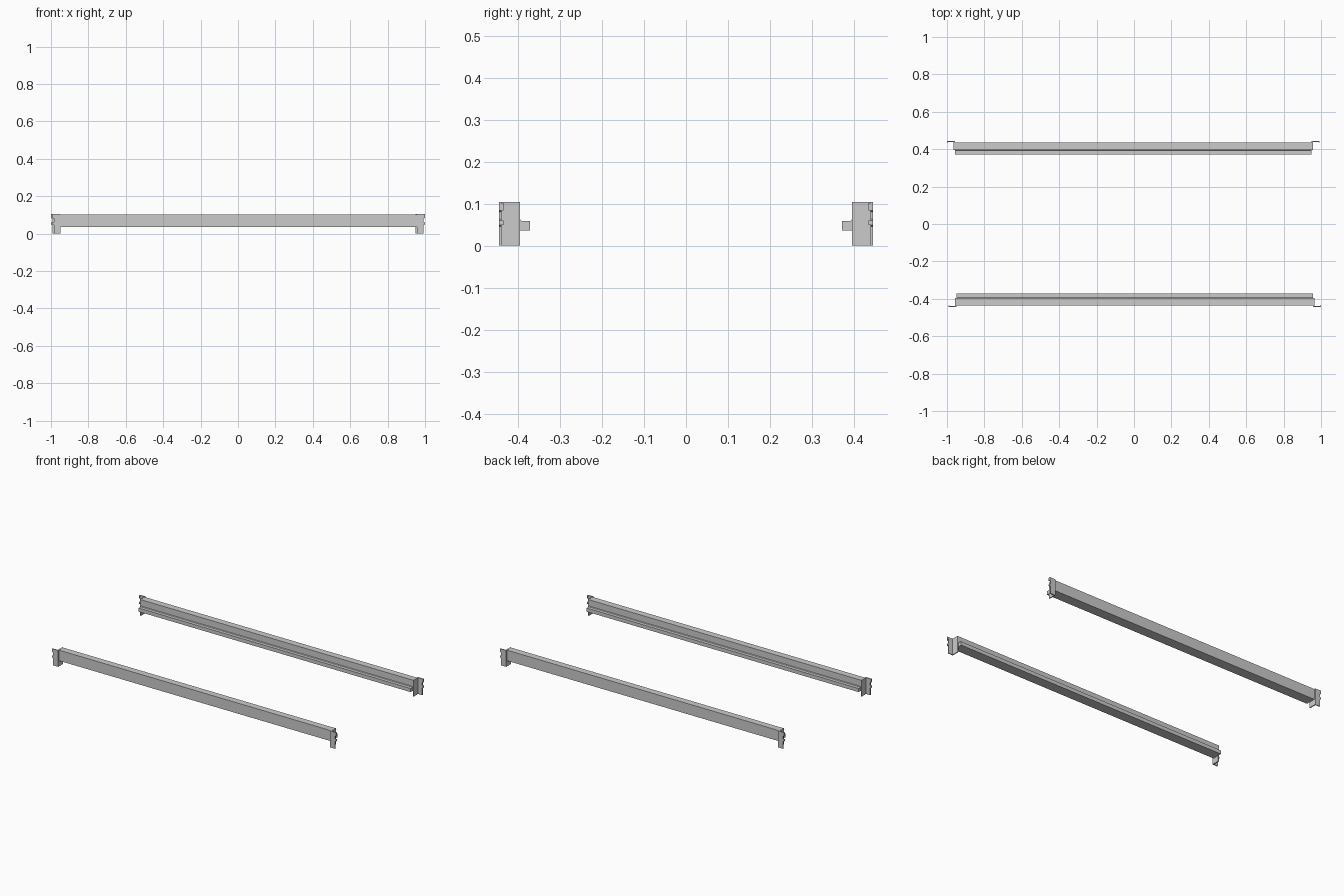
import bpy, bmesh, math
from mathutils import Matrix

if "Cube" in bpy.data.objects:
    bpy.data.objects.remove(bpy.data.objects["Cube"])

HALF = 0.996    # half length of one beam with its connectors
SHIFT = 0.004   # the two beams are slightly offset along x


def extrude(name, pts, vec, placement):
    """Extrude a closed outline of 3D points along vec."""
    bm = bmesh.new()
    face = bm.faces.new([bm.verts.new(p) for p in pts])
    ext = bmesh.ops.extrude_face_region(bm, geom=[face], use_keep_orig=True)
    moved = [g for g in ext["geom"] if isinstance(g, bmesh.types.BMVert)]
    bmesh.ops.translate(bm, verts=moved, vec=vec)
    bmesh.ops.recalc_face_normals(bm, faces=bm.faces)
    bmesh.ops.transform(bm, matrix=placement, verts=bm.verts)
    bmesh.ops.recalc_face_normals(bm, faces=bm.faces)
    mesh = bpy.data.meshes.new(name)
    bm.to_mesh(mesh)
    bm.free()
    obj = bpy.data.objects.new(name, mesh)
    bpy.context.collection.objects.link(obj)
    return obj


def build_beam(side, place):
    # stepped beam: tall box with a low shelf ledge on the inside
    profile = [(-0.437, 0.036), (-0.372, 0.036), (-0.372, 0.059),
               (-0.392, 0.059), (-0.395, 0.063), (-0.395, 0.103),
               (-0.437, 0.103)]
    extrude(side + "_beam", [(-0.954, y, z) for y, z in profile],
            (1.908, 0, 0), place)

    for end, sx in (("left", 1), ("right", -1)):
        m = place @ Matrix.Diagonal((sx, 1, 1, 1))
        # end plate closing the beam
        extrude(f"{side}_{end}_end_plate",
                [(-0.960, -0.445, 0), (-0.960, -0.395, 0),
                 (-0.960, -0.395, 0.104), (-0.960, -0.445, 0.104)],
                (0.006, 0, 0), m)
        # connector flange with a toothed outer edge
        teeth = [(-0.954, 0), (-0.989, 0), (-0.989, 0.046), (-HALF, 0.049),
                 (-HALF, 0.060), (-0.989, 0.063), (-0.989, 0.080),
                 (-HALF, 0.084), (-HALF, 0.104), (-0.954, 0.104)]
        extrude(f"{side}_{end}_flange", [(x, -0.445, z) for x, z in teeth],
                (0, 0.006, 0), m)
        # hooks folded inward from the teeth
        for i, (z0, z1) in enumerate(((0.049, 0.060), (0.084, 0.102))):
            extrude(f"{side}_{end}_hook_{i + 1}",
                    [(-HALF, -0.440, z0), (-0.991, -0.440, z0),
                     (-0.991, -0.435, z0), (-HALF, -0.435, z0)],
                    (0, 0, z1 - z0), m)


# the rear beam is the front one turned half way round
front = Matrix.Translation((SHIFT, 0, 0))
build_beam("front", front)
build_beam("rear", Matrix.Rotation(math.pi, 4, "Z") @ front)
